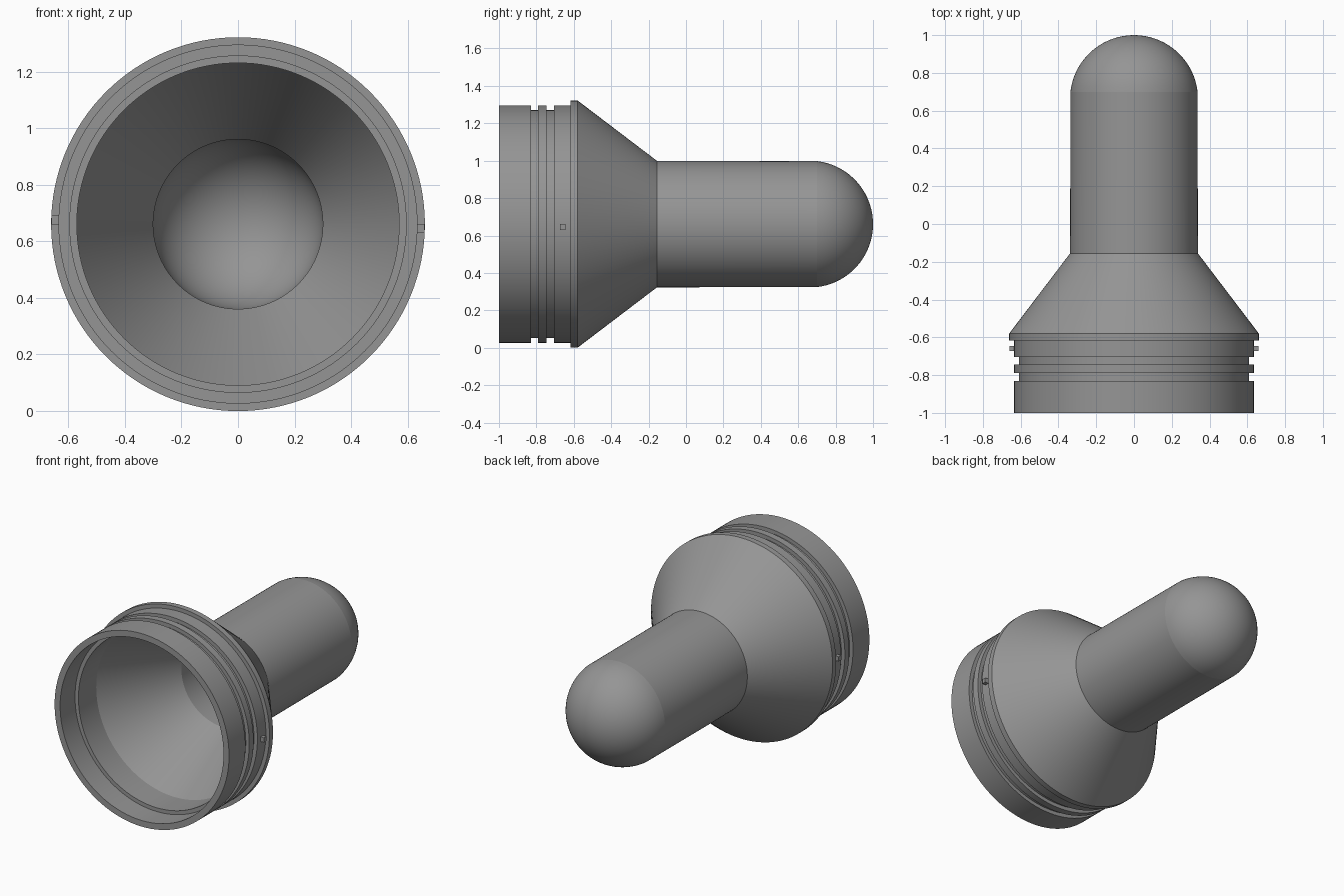
import bpy, bmesh, math

if "Cube" in bpy.data.objects:
    bpy.data.objects.remove(bpy.data.objects["Cube"])

AXIS_Z = 0.661
SEGMENTS = 128

grey = bpy.data.materials.new("mid grey")
grey.diffuse_color = (0.30, 0.30, 0.30, 1)
grey.use_nodes = True
grey.node_tree.nodes["Principled BSDF"].inputs["Base Color"].default_value = grey.diffuse_color


def dome(radius, centre, start_deg, rings=18):
    """Arc points (radius, y) from the tube end up to the tip."""
    pts = []
    for i in range(rings + 1):
        a = math.radians(start_deg + (90 - start_deg) * i / rings)
        pts.append((max(radius * math.cos(a), 0.0), centre + radius * math.sin(a)))
    return pts


def finish(bm, name, angle):
    bmesh.ops.recalc_face_normals(bm, faces=bm.faces)
    mesh = bpy.data.meshes.new(name)
    bm.to_mesh(mesh)
    bm.free()
    mesh.materials.append(grey)
    obj = bpy.data.objects.new(name, mesh)
    bpy.context.collection.objects.link(obj)
    bpy.ops.object.select_all(action='DESELECT')
    obj.select_set(True)
    bpy.context.view_layer.objects.active = obj
    bpy.ops.object.shade_smooth_by_angle(angle=math.radians(angle))
    return obj


# Outer skin: collar with two grooves, flange, cone, tube, rounded end
outer = [(0.635, -1.0), (0.635, -0.83), (0.61, -0.83), (0.61, -0.79),
         (0.635, -0.79), (0.635, -0.745), (0.61, -0.745), (0.61, -0.705),
         (0.635, -0.705), (0.635, -0.617), (0.661, -0.617), (0.661, -0.58),
         (0.338, -0.155)] + dome(0.339, 0.661, 6.6)

# Inner skin: stepped mouth, cone, bore, rounded end
inner = [(0.595, -1.0), (0.595, -0.845), (0.57, -0.845), (0.57, -0.66),
         (0.30, -0.16)] + dome(0.30, 0.661, 0)

# Revolve the closed wall section around the y axis
profile = inner[::-1] + outer
bm = bmesh.new()
verts = [bm.verts.new((r, y, AXIS_Z)) for r, y in profile]
edges = [bm.edges.new(pair) for pair in zip(verts, verts[1:])]
bmesh.ops.spin(bm, geom=verts + edges, cent=(0, 0, AXIS_Z), axis=(0, 1, 0),
               angle=math.tau, steps=SEGMENTS, use_merge=True)
bmesh.ops.remove_doubles(bm, verts=bm.verts, dist=1e-5)
finish(bm, "hollow_body", 7)

# Small locking pegs on both sides of the collar
for side, name in ((1, "right_peg"), (-1, "left_peg")):
    bm = bmesh.new()
    bmesh.ops.create_cube(bm, size=1)
    for v in bm.verts:
        v.co = (side * 0.643 + v.co.x * 0.034, -0.659 + v.co.y * 0.027,
                AXIS_Z - side * 0.015 + v.co.z * 0.031)
    finish(bm, name, 30)
